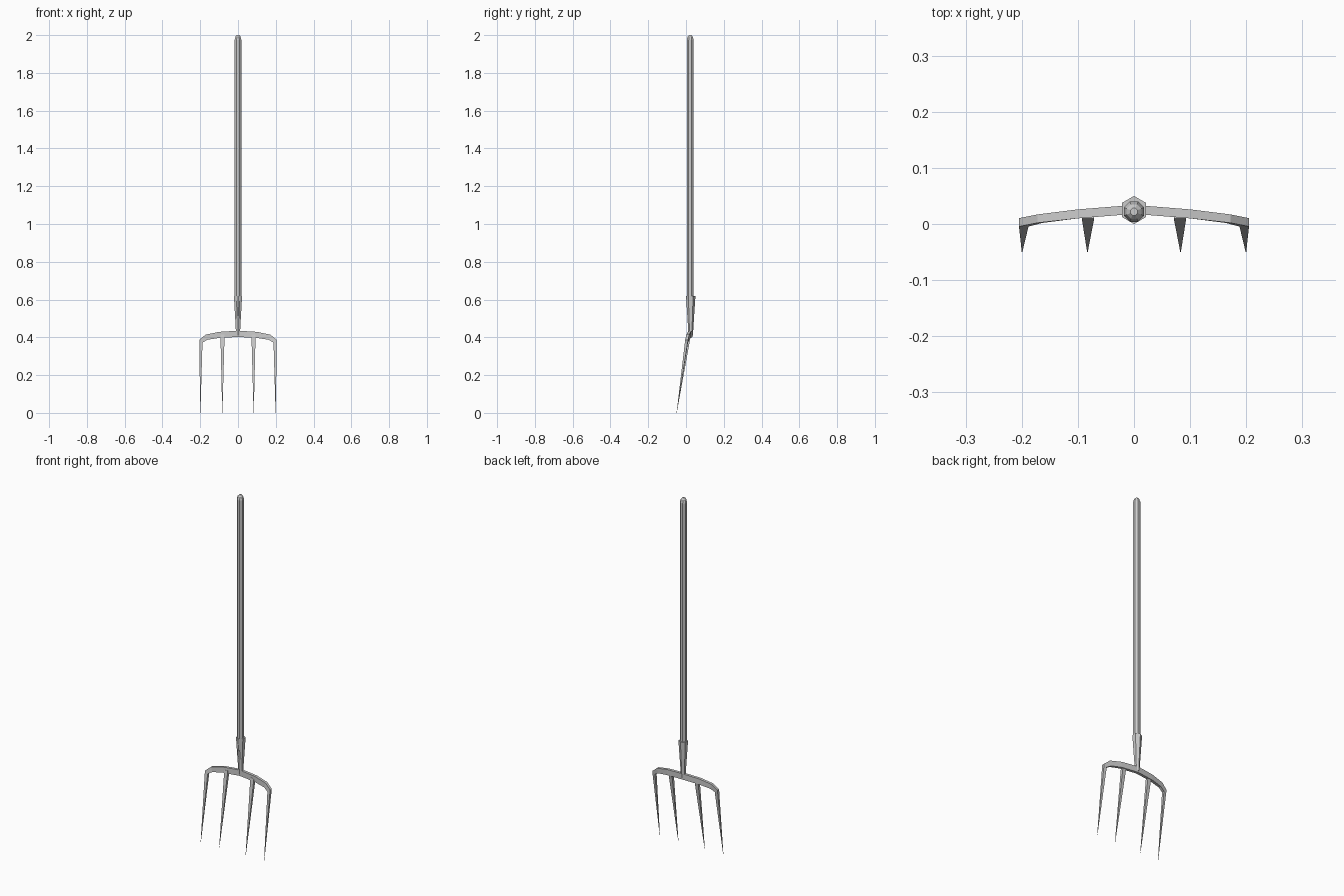
import bpy, bmesh, math

if "Cube" in bpy.data.objects:
    bpy.data.objects.remove(bpy.data.objects["Cube"])


def finish(name, bm, mirror=False):
    bmesh.ops.recalc_face_normals(bm, faces=bm.faces)
    mesh = bpy.data.meshes.new(name)
    bm.to_mesh(mesh)
    bm.free()
    obj = bpy.data.objects.new(name, mesh)
    bpy.context.collection.objects.link(obj)
    if mirror:
        mod = obj.modifiers.new("mirror", 'MIRROR')
        mod.use_clip = True
    return obj


def loft(name, rings, mirror=False, cap_start=True):
    """Bridge equal-sized rings of points into a flat-faced tube."""
    bm = bmesh.new()
    loops = [[bm.verts.new(p) for p in ring] for ring in rings]
    n = len(loops[0])
    for a, b in zip(loops, loops[1:]):
        for i in range(n):
            j = (i + 1) % n
            bm.faces.new((a[i], a[j], b[j], b[i]))
    if cap_start:
        bm.faces.new(loops[0])
    bm.faces.new(loops[-1])
    return finish(name, bm, mirror)


def polygon(sides, r, y, z, turn):
    angles = [turn + 2 * math.pi * i / sides for i in range(sides)]
    return [(r * math.cos(a), y + r * math.sin(a), z) for a in angles]


def section(outer, inner, y, d):
    """Rectangle between an outer and inner (x, z) point, 2*d deep in y."""
    (xo, zo), (xi, zi) = outer, inner
    return [(xo, y - d, zo), (xo, y + d, zo), (xi, y + d, zi), (xi, y - d, zi)]


# Long eight-sided handle with a rounded end
profile = [(.015, .50), (.0195, .62), (.0195, 1.975), (.014, 1.993), (.007, 2.0)]
loft("handle", [polygon(8, r, .022, z, math.pi / 8) for r, z in profile])

# Tapered six-sided socket
socket = [(.012, .025, .41), (.014, .025, .45), (.025, .025, .62)]
loft("socket", [polygon(6, r, y, z, math.pi / 2) for r, y, z in socket])

# Arched crossbar running into the outer tines
loft("crossbar_and_outer_tines", [
    section((0, .435), (0, .402), .026, .008),
    section((.10, .429), (.10, .397), .018, .008),
    section((.172, .414), (.163, .387), .0095, .0075),
    section((.205, .386), (.188, .372), .003, .0075),
    section((.2, 0), (.199, 0), -.0495, .0005),
], mirror=True, cap_start=False)

# Inner tines
loft("inner_tines", [
    section((.093, .415), (.071, .415), .018, .0085),
    section((.0835, 0), (.0825, 0), -.0495, .0005),
], mirror=True)
